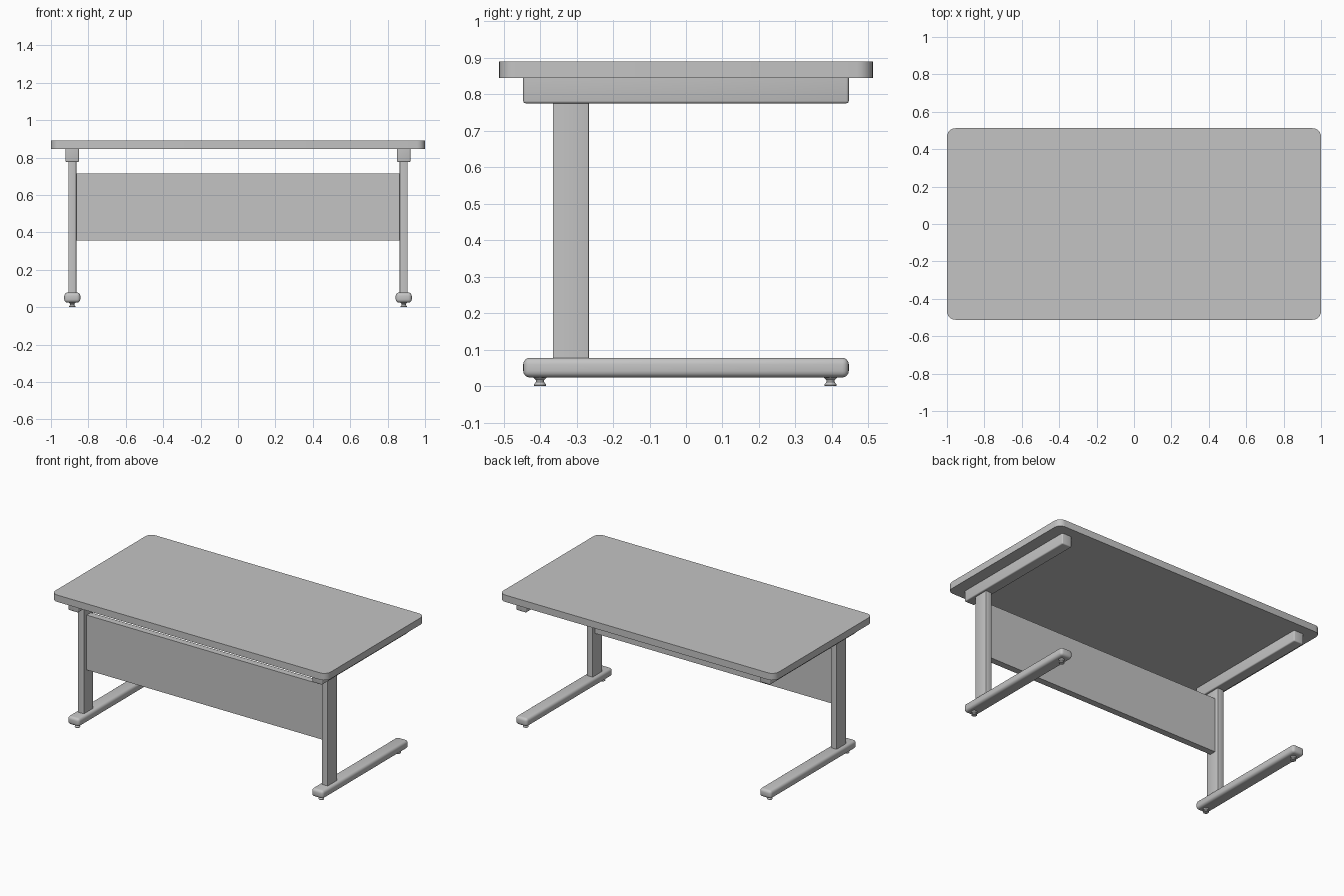
import bpy
import bmesh
import math
from mathutils import Matrix

cube = bpy.data.objects.get("Cube")
if cube:
    bpy.data.objects.remove(cube, do_unlink=True)

grey = bpy.data.materials.new("plain_grey")
grey.use_nodes = True
colour = (0.55, 0.55, 0.55, 1)
grey.diffuse_color = colour
grey.node_tree.nodes["Principled BSDF"].inputs["Base Color"].default_value = colour


def finish(name, bm):
    """Turn a bmesh into a smooth-by-angle grey object."""
    bmesh.ops.recalc_face_normals(bm, faces=bm.faces)
    mesh = bpy.data.meshes.new(name)
    bm.to_mesh(mesh)
    bm.free()
    mesh.materials.append(grey)
    obj = bpy.data.objects.new(name, mesh)
    bpy.context.collection.objects.link(obj)
    bpy.ops.object.select_all(action='DESELECT')
    obj.select_set(True)
    bpy.context.view_layer.objects.active = obj
    bpy.ops.object.shade_smooth_by_angle(angle=math.radians(35))
    return obj


def is_vertical(edge):
    a, b = edge.verts
    return abs(a.co.z - b.co.z) > 1e-4


def box(name, x, y, z, radius=0, segments=4, rule=lambda e: True):
    """Box from (min, max) ranges; edges chosen by the rule are rounded."""
    bm = bmesh.new()
    bmesh.ops.create_cube(bm, size=1)
    for v in bm.verts:
        for i, (low, high) in enumerate((x, y, z)):
            v.co[i] = high if v.co[i] > 0 else low
    if radius:
        bmesh.ops.bevel(bm, geom=[e for e in bm.edges if rule(e)], offset=radius,
                        segments=segments, profile=0.5, affect='EDGES')
    return finish(name, bm)


def lathe(name, profile, x, y):
    """Spin a (radius, height) profile about a vertical axis."""
    bm = bmesh.new()
    verts = [bm.verts.new((r, 0, z)) for r, z in profile]
    edges = [bm.edges.new(pair) for pair in zip(verts, verts[1:])]
    bmesh.ops.spin(bm, geom=verts + edges, axis=(0, 0, 1), cent=(0, 0, 0),
                   angle=math.tau, steps=20, use_duplicate=False)
    bmesh.ops.remove_doubles(bm, verts=bm.verts, dist=1e-5)
    bmesh.ops.transform(bm, matrix=Matrix.Translation((x, y, 0)), verts=bm.verts)
    return finish(name, bm)


# Table top with rounded corners, and the front modesty panel
box("table_top", (-1, 1), (-0.512, 0.512), (0.845, 0.89), 0.045, 6, is_vertical)
box("modesty_panel", (-0.865, 0.865), (-0.335, -0.292), (0.355, 0.715))

# Hourglass glide under each foot
glide_profile = [(0, 0), (0.016, 0), (0.017, 0.004), (0.011, 0.012),
                 (0.011, 0.017), (0.018, 0.024), (0.018, 0.03), (0, 0.03)]

for side, sign in (("left", 1), ("right", -1)):
    cx = sign * 0.886

    def span(half):
        return cx - half, cx + half

    # Cantilever frame: bar under the top, upright and rounded foot
    box(side + "_support_bar", span(0.036), (-0.446, 0.446), (0.775, 0.845), 0.007, 3,
        lambda e: min(v.co.z for v in e.verts) < 0.8)
    box(side + "_leg", span(0.0215), (-0.365, -0.266), (0.07, 0.78), 0.003, 2, is_vertical)
    box(side + "_foot", span(0.043), (-0.446, 0.446), (0.024, 0.078), 0.018)
    for end, y in (("front", -0.4), ("back", 0.396)):
        lathe(side + "_" + end + "_glide", glide_profile, cx, y)
